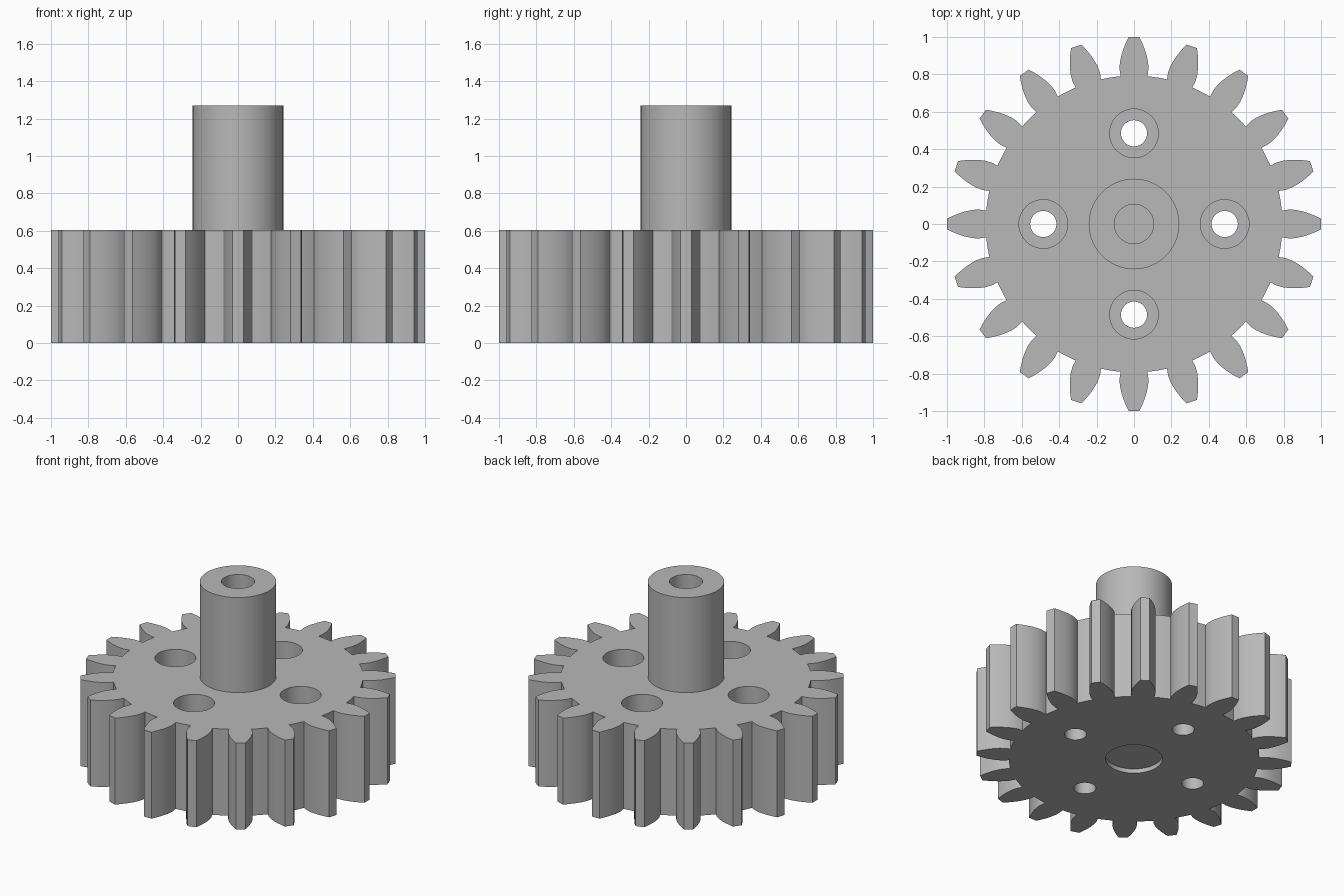
import bpy, bmesh
from math import sin, cos, pi, radians, hypot, atan2

cube = bpy.data.objects.get("Cube")
if cube:
    bpy.data.objects.remove(cube, do_unlink=True)

TEETH = 20
GEAR_TOP = 0.605
SHAFT_TOP = 1.27
# Half tooth: (radial distance, half width), root to tip
FLANK = [(0.79, 0.071), (0.825, 0.077), (0.86, 0.076), (0.90, 0.068),
         (0.935, 0.057), (0.97, 0.043), (0.999, 0.029)]

grey = bpy.data.materials.new("plain grey")
grey.use_nodes = True
grey.diffuse_color = (0.48, 0.48, 0.48, 1)
grey.node_tree.nodes["Principled BSDF"].inputs["Base Color"].default_value = grey.diffuse_color


def make_object(name, bm):
    bmesh.ops.recalc_face_normals(bm, faces=bm.faces)
    mesh = bpy.data.meshes.new(name)
    bm.to_mesh(mesh)
    bm.free()
    mesh.materials.append(grey)
    obj = bpy.data.objects.new(name, mesh)
    bpy.context.collection.objects.link(obj)
    return obj


def activate(obj):
    bpy.ops.object.select_all(action='DESELECT')
    obj.select_set(True)
    bpy.context.view_layer.objects.active = obj


def cylinder(bm, x, y, radius, z0, z1, segments=48):
    ring = [bm.verts.new((x + radius * cos(2 * pi * i / segments),
                          y + radius * sin(2 * pi * i / segments), z0))
            for i in range(segments)]
    extrude(bm, bm.faces.new(ring), z1 - z0)


def extrude(bm, face, height):
    new = bmesh.ops.extrude_face_region(bm, geom=[face], use_keep_orig=True)
    verts = [g for g in new["geom"] if isinstance(g, bmesh.types.BMVert)]
    bmesh.ops.translate(bm, verts=verts, vec=(0, 0, height))


# Toothed wheel outline
bm = bmesh.new()
outline = []
root_r = hypot(*FLANK[0])
root_a = atan2(FLANK[0][1], FLANK[0][0])
pitch = 2 * pi / TEETH
for t in range(TEETH):
    a = t * pitch
    tooth = [(r, -w) for r, w in FLANK] + [(r, w) for r, w in reversed(FLANK)]
    outline += [(r * cos(a) - w * sin(a), r * sin(a) + w * cos(a)) for r, w in tooth]
    # rounded root between neighbouring teeth
    for k in (1, 2, 3):
        b = a + root_a + (pitch - 2 * root_a) * k / 4
        outline.append((root_r * cos(b), root_r * sin(b)))
extrude(bm, bm.faces.new([bm.verts.new((x, y, 0)) for x, y in outline]), GEAR_TOP)
gear = make_object("gear_wheel", bm)

# Cutters: through holes with underside recess, then wide counterbores
spots = [(0.485 * cos(i * pi / 2), 0.485 * sin(i * pi / 2)) for i in range(4)]
bm = bmesh.new()
for x, y in spots:
    cylinder(bm, x, y, 0.07, -0.1, 0.8)
cylinder(bm, 0, 0, 0.18, -0.1, 0.03, 64)
holes = make_object("hole_cutter", bm)
bm = bmesh.new()
for x, y in spots:
    cylinder(bm, x, y, 0.13, 0.25, 0.8)
bores = make_object("counterbore_cutter", bm)

activate(gear)
for cutter in (holes, bores):
    cutter.hide_render = True
    mod = gear.modifiers.new("cut", 'BOOLEAN')
    mod.operation = 'DIFFERENCE'
    mod.solver = 'EXACT'
    mod.object = cutter
    bpy.ops.object.modifier_apply(modifier=mod.name)
    bpy.data.objects.remove(cutter, do_unlink=True)

# Hollow shaft standing on the wheel
bm = bmesh.new()
profile = [(0.242, GEAR_TOP), (0.242, SHAFT_TOP), (0.105, SHAFT_TOP), (0.105, GEAR_TOP)]
verts = [bm.verts.new((r, 0, z)) for r, z in profile]
edges = [bm.edges.new(pair) for pair in zip(verts, verts[1:])]
bmesh.ops.spin(bm, geom=verts + edges, cent=(0, 0, 0), axis=(0, 0, 1),
               angle=2 * pi, steps=64, use_merge=True)
bmesh.ops.remove_doubles(bm, verts=bm.verts, dist=0.0001)
shaft = make_object("hollow_shaft", bm)

for obj in (gear, shaft):
    activate(obj)
    bpy.ops.object.shade_smooth_by_angle(angle=radians(30))
